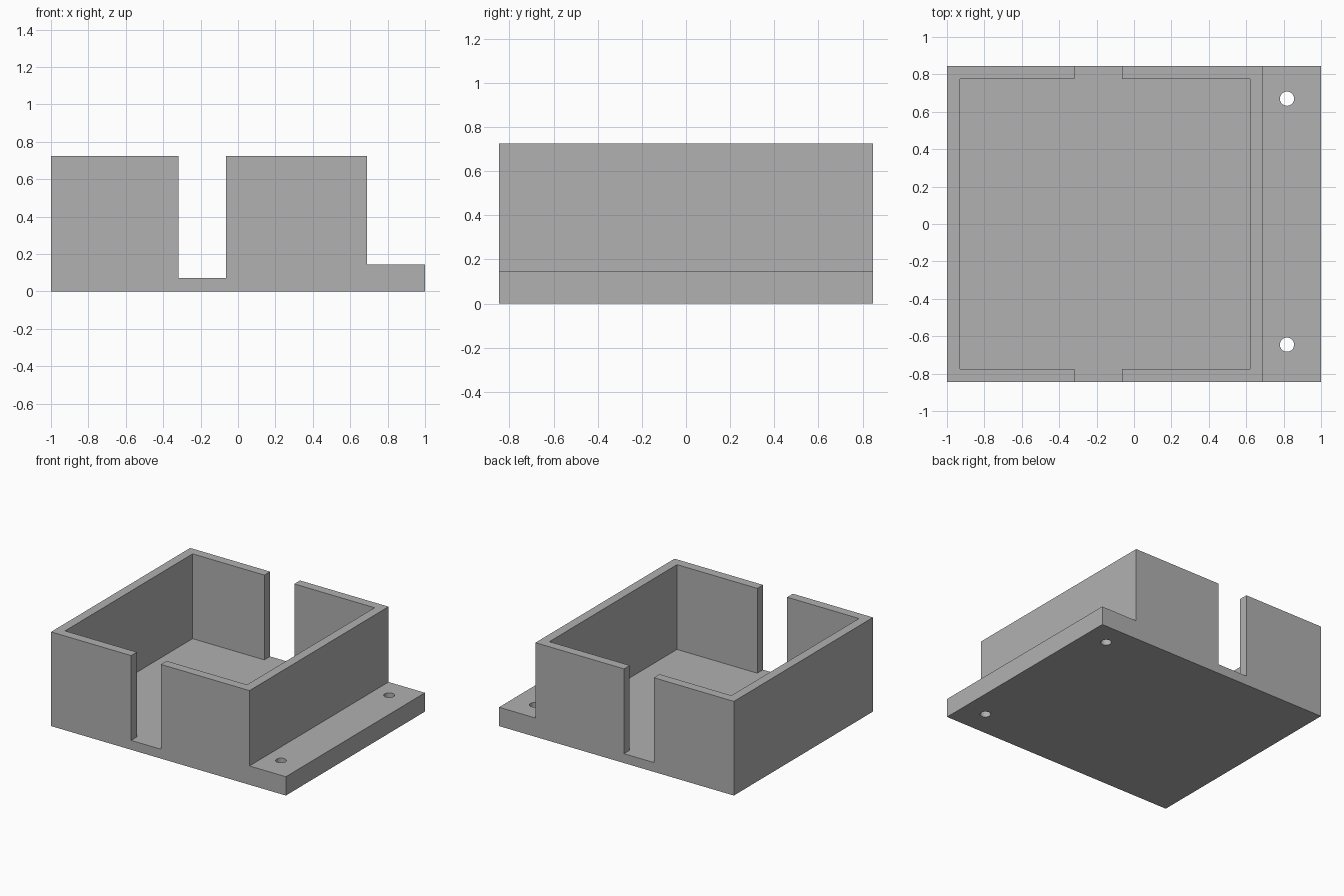
import bpy
import bmesh
from mathutils import Matrix, Vector

cube = bpy.data.objects.get("Cube")
if cube:
    bpy.data.objects.remove(cube, do_unlink=True)

# Main dimensions
HALF_Y = 0.846
WALL = 0.07
FLOOR = 0.072
FLANGE = 0.145
TOP = 0.725
BOX_LEFT, BOX_RIGHT = -1.0, 0.69
SLOT_LEFT, SLOT_RIGHT = -0.318, -0.064

grey = bpy.data.materials.new("plain grey")
grey.use_nodes = True
colour = (0.44, 0.44, 0.44, 1)
grey.diffuse_color = colour
grey.node_tree.nodes["Principled BSDF"].inputs["Base Color"].default_value = colour


def add_object(name, bm):
    bmesh.ops.recalc_face_normals(bm, faces=bm.faces)
    mesh = bpy.data.meshes.new(name)
    bm.to_mesh(mesh)
    bm.free()
    mesh.materials.append(grey)
    obj = bpy.data.objects.new(name, mesh)
    bpy.context.collection.objects.link(obj)
    return obj


def cut(target, cutter):
    """Subtract the cutter, apply the result and discard the cutter."""
    cutter.hide_render = True
    mod = target.modifiers.new("cut", "BOOLEAN")
    mod.operation = "DIFFERENCE"
    mod.solver = "EXACT"
    mod.object = cutter
    bpy.context.view_layer.objects.active = target
    bpy.ops.object.modifier_apply(modifier=mod.name)
    bpy.data.objects.remove(cutter, do_unlink=True)


# Body: side profile with wire slot and low flange, extruded front to back
profile = [
    (BOX_LEFT, 0), (1, 0), (1, FLANGE), (BOX_RIGHT, FLANGE), (BOX_RIGHT, TOP),
    (SLOT_RIGHT, TOP), (SLOT_RIGHT, FLOOR), (SLOT_LEFT, FLOOR),
    (SLOT_LEFT, TOP), (BOX_LEFT, TOP),
]
bm = bmesh.new()
face = bm.faces.new([bm.verts.new((x, -HALF_Y, z)) for x, z in profile])
extruded = bmesh.ops.extrude_face_region(bm, geom=[face])["geom"]
bmesh.ops.translate(bm, vec=(0, 2 * HALF_Y, 0),
                    verts=[v for v in extruded if isinstance(v, bmesh.types.BMVert)])
body = add_object("open_box_with_flange", bm)

# Inner cavity, open at the top
low = Vector((BOX_LEFT + WALL, -HALF_Y + WALL, FLOOR))
high = Vector((BOX_RIGHT - WALL, HALF_Y - WALL, TOP + 0.2))
bm = bmesh.new()
bmesh.ops.create_cube(bm, size=1, matrix=Matrix.Translation((low + high) / 2)
                      @ Matrix.Diagonal((*(high - low), 1)))
cut(body, add_object("cavity_cutter", bm))

# Screw holes through the flange
for y in (-0.645, 0.67):
    bm = bmesh.new()
    bmesh.ops.create_cone(bm, cap_ends=True, segments=32, radius1=0.038, radius2=0.038,
                          depth=1, matrix=Matrix.Translation((0.818, y, 0)))
    cut(body, add_object("screw_hole_cutter", bm))

# Smooth hole walls, sharp box edges
bpy.ops.object.select_all(action="DESELECT")
body.select_set(True)
bpy.context.view_layer.objects.active = body
bpy.ops.object.shade_smooth_by_angle()
